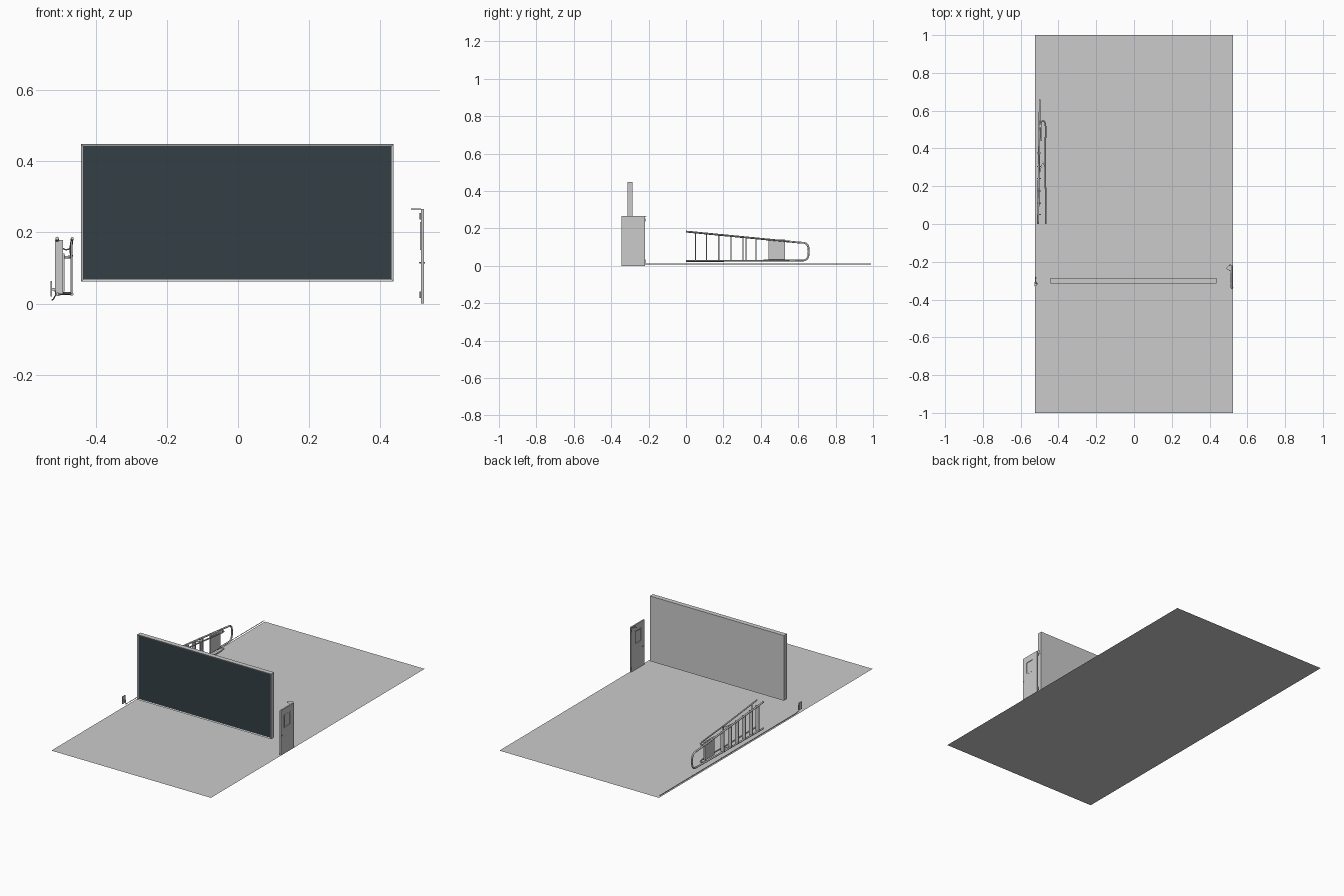
import bpy, bmesh, math
from mathutils import Vector

if "Cube" in bpy.data.objects:
    bpy.data.objects.remove(bpy.data.objects["Cube"])


def material(name, r, g, b):
    m = bpy.data.materials.new(name)
    m.diffuse_color = (r, g, b, 1)
    m.use_nodes = True
    m.node_tree.nodes["Principled BSDF"].inputs["Base Color"].default_value = m.diffuse_color
    return m


GREY = material("light grey", 0.6, 0.6, 0.6)
SLATE = material("dark slate", 0.033, 0.05, 0.06)


def finish(name, bm, *mats):
    me = bpy.data.meshes.new(name)
    bm.to_mesh(me)
    bm.free()
    for m in mats:
        me.materials.append(m)
    ob = bpy.data.objects.new(name, me)
    bpy.context.collection.objects.link(ob)
    return ob


def box(name, lo, hi, mat=GREY):
    bm = bmesh.new()
    bmesh.ops.create_cube(bm, size=1)
    lo, hi = Vector(lo), Vector(hi)
    for v in bm.verts:
        v.co = Vector([(lo[i] + hi[i]) / 2 + v.co[i] * (hi[i] - lo[i]) for i in range(3)])
    return finish(name, bm, mat)


def tube(name, pts, r):
    cu = bpy.data.curves.new(name, 'CURVE')
    cu.dimensions = '3D'
    cu.bevel_depth = r
    cu.bevel_resolution = 2
    cu.use_fill_caps = True
    sp = cu.splines.new('POLY')
    sp.points.add(len(pts) - 1)
    for p, q in zip(sp.points, pts):
        p.co = (*q, 1)
    tmp = bpy.data.objects.new(name + "_curve", cu)
    bpy.context.collection.objects.link(tmp)
    bpy.context.view_layer.update()
    me = bpy.data.meshes.new_from_object(tmp.evaluated_get(bpy.context.evaluated_depsgraph_get()))
    bpy.data.objects.remove(tmp)
    me.materials.clear()
    me.materials.append(GREY)
    for p in me.polygons:
        p.use_smooth = len(p.vertices) == 4
    ob = bpy.data.objects.new(name, me)
    bpy.context.collection.objects.link(ob)
    return ob


# Floor sheet
bm = bmesh.new()
bm.faces.new([bm.verts.new(c) for c in
              ((-0.523, -1, 0), (0.523, -1, 0), (0.523, 1, 0), (-0.523, 1, 0))])
finish("floor", bm, GREY)

# Wall board: box with an inset, sunken dark panel in front
bm = bmesh.new()
bmesh.ops.create_cube(bm, size=1)
for v in bm.verts:
    v.co = Vector((-0.002 + v.co.x * 0.878, -0.3 + v.co.y * 0.028, 0.255 + v.co.z * 0.386))
front = [f for f in bm.faces if f.normal.y < -0.9]
bmesh.ops.inset_region(bm, faces=front, thickness=0.006, use_even_offset=True)
for f in front:
    f.material_index = 1
    for v in f.verts:
        v.co.y += 0.003
finish("board", bm, GREY, SLATE)

# Door slab, built round its window opening
X0, X1 = 0.514, 0.522
Y0, Y1, Z0, Z1 = -0.345, -0.22, 0.0, 0.265
WY0, WY1, WZ0, WZ1 = -0.31, -0.26, 0.155, 0.225
box("door_lower", (X0, Y0, Z0), (X1, Y1, WZ0))
box("door_upper", (X0, Y0, WZ1), (X1, Y1, Z1))
box("door_left_stile", (X0, Y0, WZ0), (X1, WY0, WZ1))
box("door_right_stile", (X0, WY1, WZ0), (X1, Y1, WZ1))
box("door_window_pane", (0.5165, WY0, WZ0), (0.5195, WY1, WZ1))
# Window trim
t = 0.004
for n, a, b in (("bottom", (WY0 - t, WZ0 - t), (WY1 + t, WZ0)),
                ("top", (WY0 - t, WZ1), (WY1 + t, WZ1 + t)),
                ("left", (WY0 - t, WZ0), (WY0, WZ1)),
                ("right", (WY1, WZ0), (WY1 + t, WZ1))):
    box("window_trim_" + n, (X0 - 0.002, *a), (X1 + 0.001, *b))
# Hinges, handle and closer arm
for i, z in enumerate((0.025, 0.245)):
    tube(f"hinge_{i}", [(0.513, Y1, z - 0.009), (0.513, Y1, z + 0.009)], 0.0025)
tube("door_handle", [(0.526, -0.335, 0.115), (0.51, -0.335, 0.115), (0.51, -0.318, 0.115)], 0.002)
tube("closer_arm", [(0.514, -0.25, 0.266), (0.487, -0.235, 0.266), (0.513, -0.212, 0.266)], 0.0015)

# Step ladder lying on its side
LOW0, LOW1 = 0.026, 0.028      # lower rail height at foot and head
TOP0, TOP1 = 0.183, 0.124      # upper rail height at foot and head
HEAD = 0.61


def rail_z(y):
    s = y / HEAD
    return LOW0 + (LOW1 - LOW0) * s, TOP0 + (TOP1 - TOP0) * s


def frame_path(x0, x1, end):
    lo, hi = rail_z(end)
    mid, rad = (lo + hi) / 2, (hi - lo) / 2
    pts = [(x0, 0, LOW0)]
    for i in range(13):
        a = -math.pi / 2 + math.pi * i / 12
        c, s = math.cos(a), math.sin(a)
        # squarish rounded head
        pts.append((x1, end + 0.046 * max(c, 0) ** 0.6,
                    mid + rad * math.copysign(abs(s) ** 0.7, s)))
    pts.append((x0, 0, TOP0))
    return pts


FX0, FX1 = -0.508, -0.499
tube("ladder_front_frame", frame_path(FX0, FX1, HEAD), 0.005)

# Steps of the front frame
for i, y in enumerate((0.05, 0.11, 0.175, 0.24, 0.305, 0.375)):
    lo, hi = rail_z(y)
    box(f"ladder_step_{i}", (-0.514, y - 0.003, lo), (-0.492, y + 0.003, hi))

# Folded platform
box("ladder_platform", (-0.495, 0.44, 0.034), (-0.487, 0.53, 0.14))

# Rear legs, hooked over the front frame at the top
for n, k in (("lower", 0), ("upper", 1)):
    z = lambda y: rail_z(y)[k]
    tube("ladder_rear_leg_" + n,
         [(-0.466, 0, z(0)), (-0.47, 0.3, z(0.3)), (-0.468, 0.515, z(0.515)),
          (-0.472, 0.54, z(0.54)), (-0.482, 0.548, z(0.548)),
          (-0.492, 0.54, z(0.54)), (-0.498, 0.51, z(0.51))], 0.004)
    tube("ladder_brace_" + n,
         [(-0.502, 0.26, z(0.26)), (-0.483, 0.33, z(0.33)), (-0.468, 0.29, z(0.29))], 0.002)
for i, y in enumerate((0.05, 0.32)):
    tube(f"ladder_rear_bar_{i}", [(-0.468, y, rail_z(y)[0]), (-0.468, y, rail_z(y)[1])], 0.003)

# Socket plate with plug and cable along the skirting
box("socket_plate", (-0.527, -0.332, 0.02), (-0.523, -0.308, 0.064))
box("plug", (-0.523, -0.325, 0.036), (-0.513, -0.315, 0.043))
tube("cable", [(-0.514, -0.32, 0.038), (-0.512, -0.318, 0.025), (-0.519, -0.31, 0.012),
               (-0.522, -0.28, 0.01), (-0.522, 0.99, 0.01)], 0.0018)
